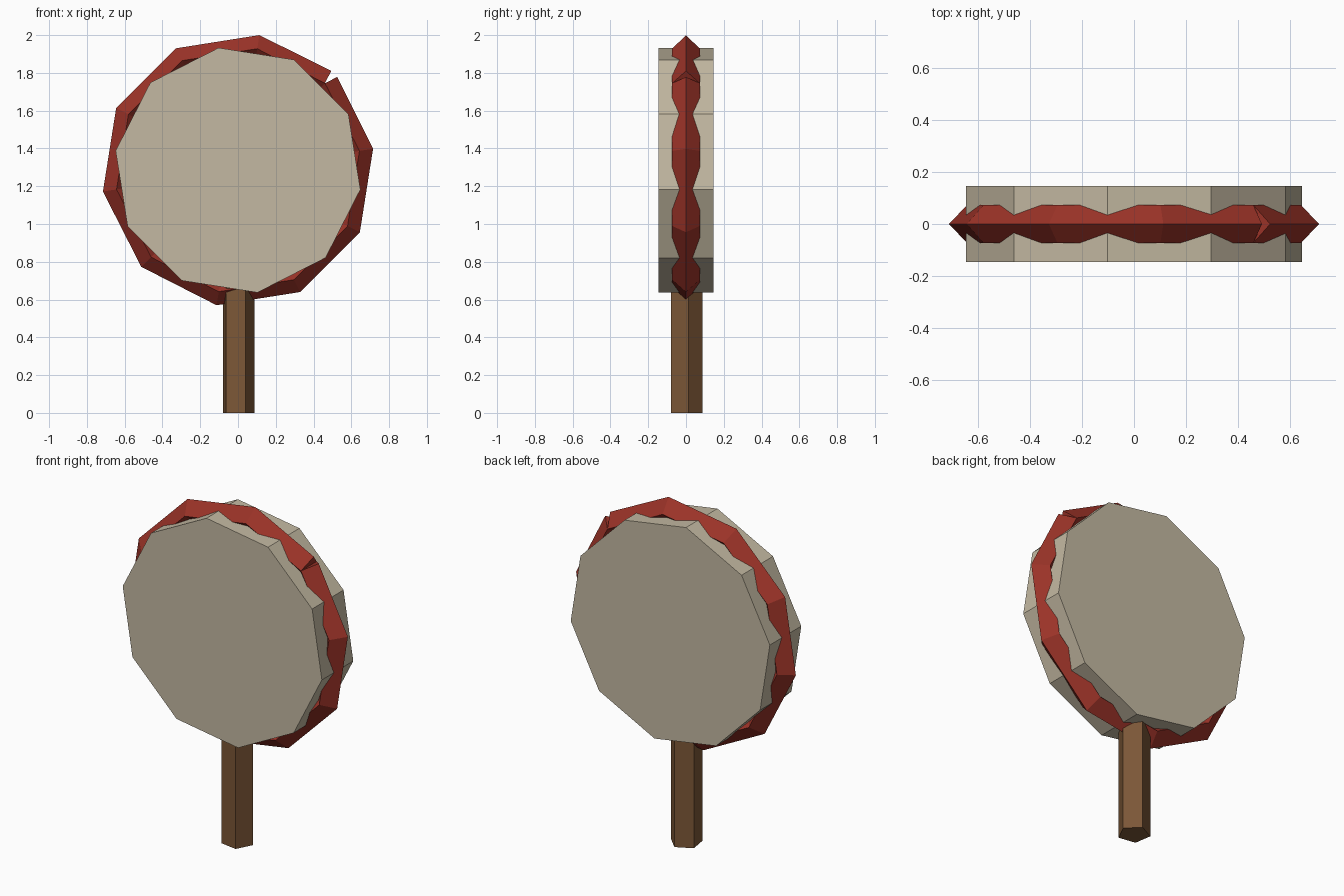
import bpy, bmesh
from math import radians, cos, sin
from mathutils import Vector

if "Cube" in bpy.data.objects:
    bpy.data.objects.remove(bpy.data.objects["Cube"])

CENTRE_Z = 1.285
SIDES = 10


def material(name, rgb):
    mat = bpy.data.materials.new(name)
    mat.use_nodes = True
    mat.diffuse_color = (*rgb, 1)
    bsdf = mat.node_tree.nodes["Principled BSDF"]
    bsdf.inputs["Base Color"].default_value = (*rgb, 1)
    bsdf.inputs["Roughness"].default_value = 0.8
    return mat


def loft(name, sections, mat):
    """Skin a row of matching polygon sections and cap both ends."""
    bm = bmesh.new()
    rows = [[bm.verts.new(p) for p in section] for section in sections]
    n = len(rows[0])
    for a, b in zip(rows, rows[1:]):
        for i in range(n):
            j = (i + 1) % n
            bm.faces.new((a[i], a[j], b[j], b[i]))
    bm.faces.new(rows[0])
    bm.faces.new(rows[-1])
    bmesh.ops.recalc_face_normals(bm, faces=bm.faces)
    mesh = bpy.data.meshes.new(name)
    bm.to_mesh(mesh)
    bm.free()
    mesh.materials.append(mat)
    obj = bpy.data.objects.new(name, mesh)
    bpy.context.collection.objects.link(obj)
    return obj


def radial(angle):
    """Unit direction in the upright plane of the drum."""
    return Vector((cos(radians(angle)), 0, sin(radians(angle))))


hide = material("pale hide", (0.55, 0.485, 0.36))
red = material("red band", (0.33, 0.033, 0.021))
wood = material("brown wood", (0.2, 0.095, 0.038))

centre = Vector((0, 0, CENTRE_Z))
step = 360 / SIDES

# Ten-sided drum body, lying along y
loft("drum_body", [[centre + radial(27 + step * i) * 0.656 + Vector((0, y, 0))
                    for i in range(SIDES)] for y in (-0.146, 0.146)], hide)

# Diamond-section band around the rim, split at the upper left
sections = []
for k in range(SIDES + 1):
    angle = 45 + step * k
    middle = centre + radial(angle) * 0.651
    # The two ends are cut square to their own straight piece
    tilt = step / 2 if k == 0 else -step / 2 if k == SIDES else 0
    out = radial(angle + tilt) * 0.073
    side = Vector((0, 0.073, 0))
    sections.append([middle + out, middle + side, middle - out, middle - side])
loft("rim_band", sections, red)

# Five-sided handle, running up into the drum
loft("handle", [[(0.089 * cos(radians(9 + 72 * i)), 0.089 * sin(radians(9 + 72 * i)), z)
                 for i in range(5)] for z in (0, 0.75)], wood)
